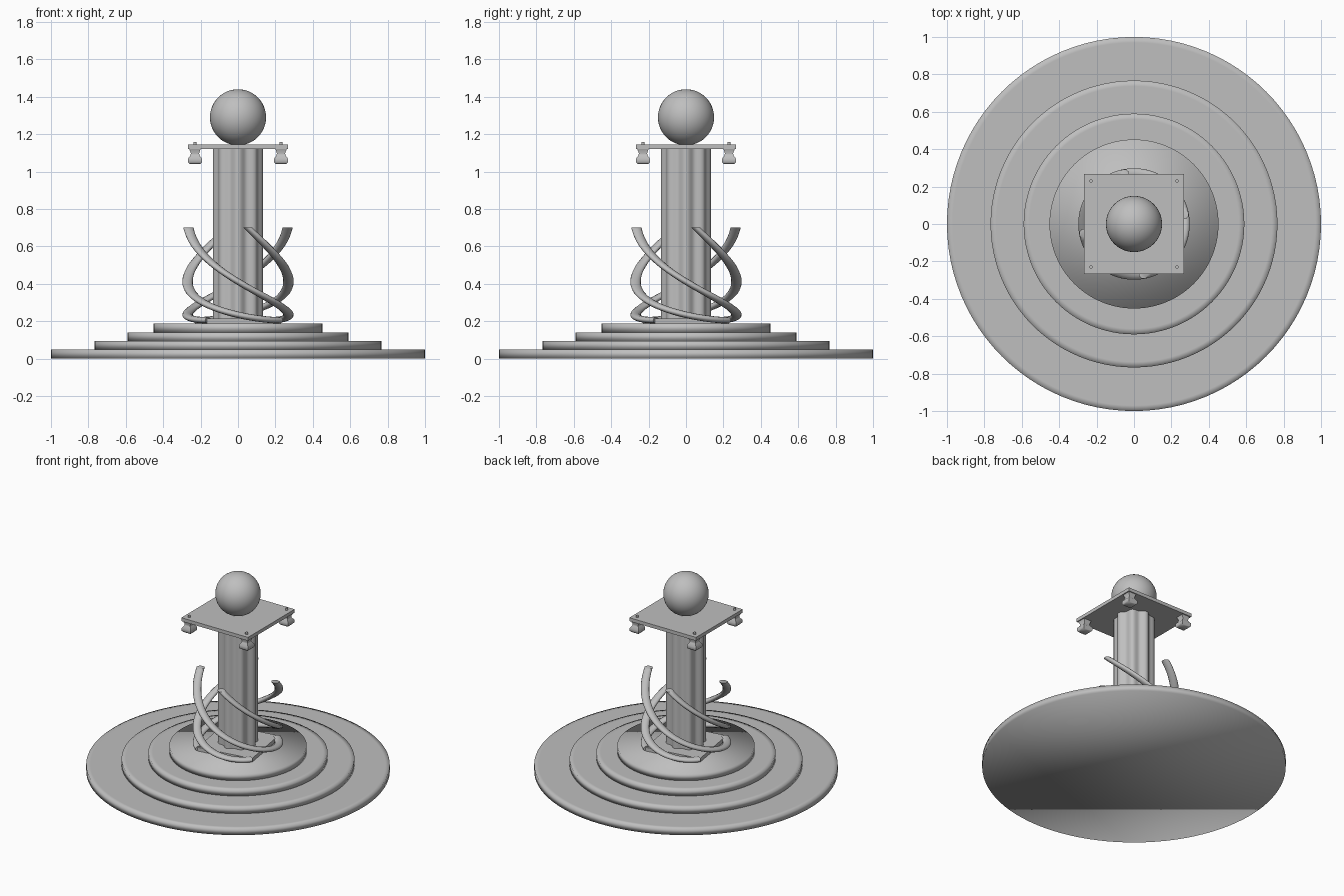
import bpy, bmesh
from math import sin, cos, pi, radians
from mathutils import Vector

if "Cube" in bpy.data.objects:
    bpy.data.objects.remove(bpy.data.objects["Cube"])

stone = bpy.data.materials.new("grey stone")
stone.use_nodes = True
GREY = (0.52, 0.52, 0.52, 1)
stone.diffuse_color = GREY
stone.node_tree.nodes["Principled BSDF"].inputs["Base Color"].default_value = GREY


def finish(bm, name, angle=None):
    """Turn a bmesh into an object; smooth fully, or keep edges above angle sharp."""
    bmesh.ops.recalc_face_normals(bm, faces=bm.faces)
    mesh = bpy.data.meshes.new(name)
    bm.to_mesh(mesh)
    bm.free()
    mesh.materials.append(stone)
    obj = bpy.data.objects.new(name, mesh)
    bpy.context.collection.objects.link(obj)
    for o in bpy.context.selected_objects:
        o.select_set(False)
    obj.select_set(True)
    bpy.context.view_layer.objects.active = obj
    if angle is None:
        bpy.ops.object.shade_smooth()
    else:
        bpy.ops.object.shade_smooth_by_angle(angle=radians(angle))
    return obj


def loft(rings, name, angle=None, cut=None):
    """Bridge equal rings of points and cap both ends."""
    bm = bmesh.new()
    loops = [[bm.verts.new(p) for p in ring] for ring in rings]
    n = len(loops[0])
    for a, b in zip(loops, loops[1:]):
        for i in range(n):
            j = (i + 1) % n
            bm.faces.new((a[i], a[j], b[j], b[i]))
    bm.faces.new(loops[0][::-1])
    bm.faces.new(loops[-1])
    if cut:
        # trim the end level and close it
        res = bmesh.ops.bisect_plane(bm, geom=bm.verts[:] + bm.edges[:] + bm.faces[:],
                                     plane_co=(0, 0, cut), plane_no=(0, 0, 1), clear_outer=True)
        edges = [g for g in res["geom_cut"] if isinstance(g, bmesh.types.BMEdge)]
        bmesh.ops.holes_fill(bm, edges=edges)
    return finish(bm, name, angle)


def lathe(profile, name, sides, centre=(0, 0), phase=0.0, angle=None):
    rings = [[(centre[0] + r * cos(phase + 2 * pi * i / sides),
               centre[1] + r * sin(phase + 2 * pi * i / sides), z) for i in range(sides)]
             for r, z in profile]
    return loft(rings, name, angle)


def box(name, half, z0, z1, turn=0.0):
    r = half * 2 ** 0.5
    return lathe([(r, z0), (r, z1)], name, 4, phase=pi / 4 + turn, angle=30)


# Four round steps
STEPS = [(1.0, 0.048), (0.767, 0.093), (0.59, 0.14), (0.452, 0.188)]
base = 0.0
for k, (radius, top) in enumerate(STEPS):
    profile = [(radius, base), (radius, top)]
    if k < 3:
        profile += [(radius - 0.03, top), (STEPS[k + 1][0] - 0.02, top)]
    lathe(profile, f"step_{k + 1}", 96)
    base = top

# Turned square foot under the column
FOOT_TURN = radians(9)
box("foot_plate", 0.2, 0.188, 0.215, FOOT_TURN)

# Fluted column
SIDES = 96
flutes = [(0.124 + 0.010 * cos(8 * t)) for t in (2 * pi * i / SIDES for i in range(SIDES))]
section = [(r * cos(2 * pi * i / SIDES), r * sin(2 * pi * i / SIDES)) for i, r in enumerate(flutes)]
loft([[(x, y, z) for x, y in section] for z in (0.2, 1.125)], "fluted_column", 40)

# Four spiral arms rising clockwise from the corners of the foot
RADIUS, SWEEP, RISE = 0.27, radians(224), 0.5


def arm_point(t, start):
    a = start - SWEEP * t
    return Vector((RADIUS * cos(a), RADIUS * sin(a), 0.205 + RISE * t * t))


for k in range(4):
    start = pi / 4 + FOOT_TURN + k * pi / 2
    rings = []
    for s in range(61):
        t = s / 60 * 1.06
        p = arm_point(t, start)
        along = (arm_point(t + 0.001, start) - arm_point(t - 0.001, start)).normalized()
        out = Vector((p.x, p.y, 0)).normalized()
        up = out.cross(along).normalized()
        rings.append([p + out * 0.028 * cos(q) + up * 0.017 * sin(q)
                      for q in (2 * pi * i / 12 for i in range(12))])
    loft(rings, f"spiral_arm_{k + 1}", 50, cut=0.702)

# Square top plate
box("top_plate", 0.268, 1.12, 1.145)

# Hanging knobs with pins through the plate corners
KNOB = [(0.030, 1.04), (0.040, 1.05), (0.040, 1.07), (0.026, 1.087), (0.024, 1.097), (0.033, 1.12)]
for x in (-1, 1):
    for y in (-1, 1):
        side = ("back" if y > 0 else "front") + ("_left" if x > 0 else "_right")
        spot = (x * 0.23, y * 0.23)
        lathe([(r * 1.3, z) for r, z in KNOB], f"{side}_knob", 4, spot, pi / 4, 60)
        lathe([(0.009, 1.13), (0.009, 1.158)], f"{side}_pin", 12, spot, 0, 40)

# Ball on top
bm = bmesh.new()
bmesh.ops.create_uvsphere(bm, u_segments=48, v_segments=24, radius=0.15)
bmesh.ops.translate(bm, verts=bm.verts, vec=(0, 0, 1.29))
finish(bm, "ball")
